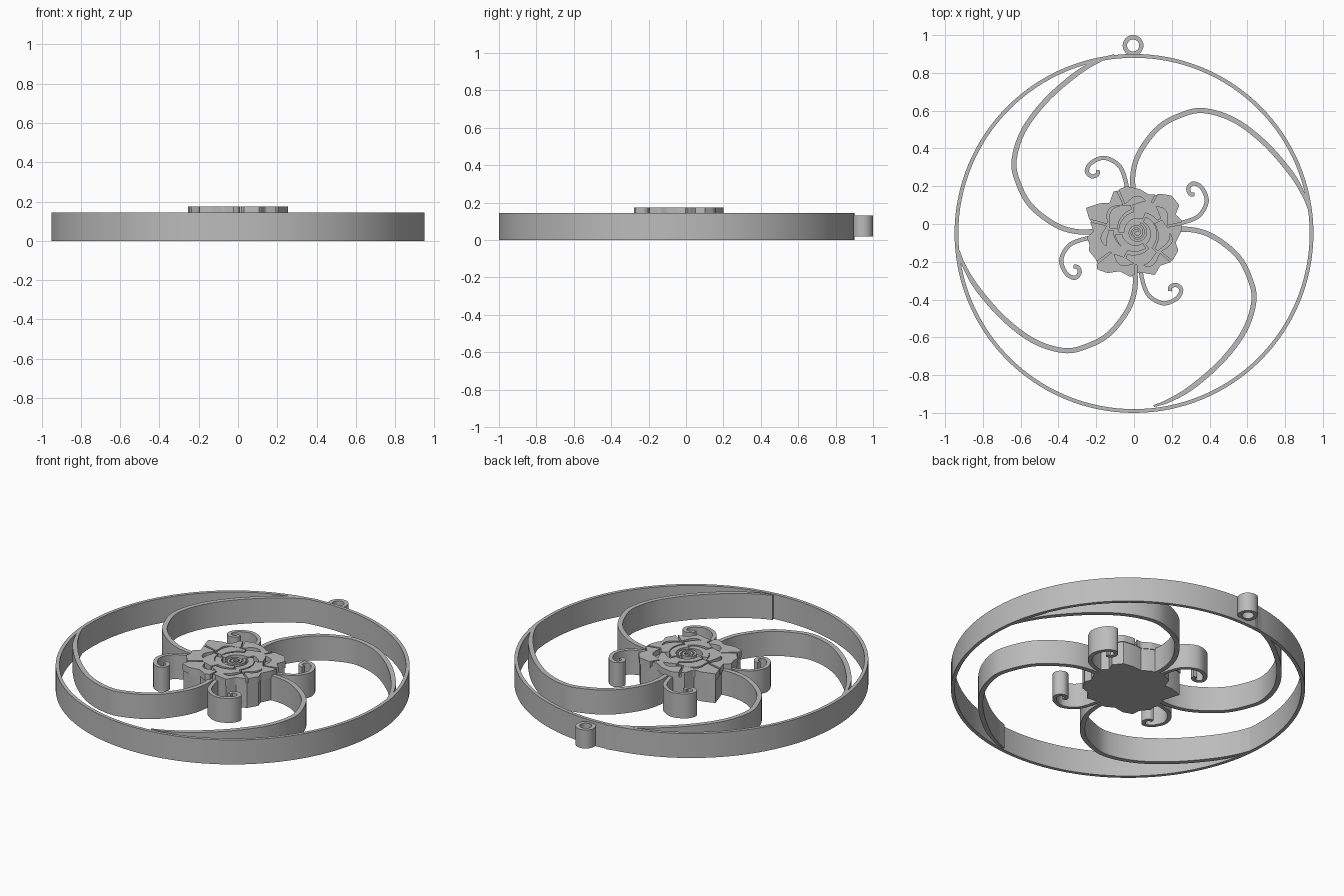
import bpy, bmesh, math
from mathutils import Vector

if "Cube" in bpy.data.objects:
    bpy.data.objects.remove(bpy.data.objects["Cube"], do_unlink=True)

metal = bpy.data.materials.new("grey metal")
metal.use_nodes = True
GREY = (0.5, 0.5, 0.5, 1)
metal.diffuse_color = GREY
metal.node_tree.nodes["Principled BSDF"].inputs["Base Color"].default_value = GREY

TOP, PETAL_TOP = 0.145, 0.175
HUB = Vector((0, -0.035))
HEART = Vector((0.015, -0.045))


def finish(name, bm):
    bmesh.ops.recalc_face_normals(bm, faces=bm.faces)
    mesh = bpy.data.meshes.new(name)
    bm.to_mesh(mesh)
    bm.free()
    mesh.materials.append(metal)
    obj = bpy.data.objects.new(name, mesh)
    bpy.context.collection.objects.link(obj)
    bpy.ops.object.select_all(action='DESELECT')
    obj.select_set(True)
    bpy.context.view_layer.objects.active = obj
    bpy.ops.object.shade_smooth_by_angle(angle=math.radians(30))
    return obj


def wall(name, left, right, z0, z1, closed=False):
    """Upright band between two plan curves."""
    bm = bmesh.new()
    rows = [[bm.verts.new((p.x, p.y, z)) for p, z in ((a, z0), (b, z0), (b, z1), (a, z1))]
            for a, b in zip(left, right)]
    pairs = list(zip(rows, rows[1:])) + ([(rows[-1], rows[0])] if closed else [])
    for r, s in pairs:
        for k in range(4):
            j = (k + 1) % 4
            bm.faces.new((r[k], r[j], s[j], s[k]))
    if not closed:
        bm.faces.new(rows[0])
        bm.faces.new(rows[-1])
    return finish(name, bm)


def polar(c, r, a):
    return c + Vector((r * math.cos(a), r * math.sin(a)))


def ring(name, c, r_out, r_in, z0, z1, n):
    angles = [math.tau * i / n for i in range(n)]
    return wall(name, [polar(c, r_out, a) for a in angles],
                [polar(c, r_in, a) for a in angles], z0, z1, True)


def smooth_path(points, steps=8):
    """Catmull-Rom curve through the points."""
    p = [Vector(q) for q in points]
    p = [2 * p[0] - p[1]] + p + [2 * p[-1] - p[-2]]
    out = []
    for a, b, c, d in zip(p, p[1:], p[2:], p[3:]):
        for i in range(steps):
            t = i / steps
            out.append(0.5 * (2 * b + (c - a) * t + (2 * a - 5 * b + 4 * c - d) * t ** 2
                              + (3 * b - a - 3 * c + d) * t ** 3))
    return out + [p[-2]]


def ribbon(name, path, width, z0, z1, tip=1.0):
    left, right = [], []
    last = len(path) - 1
    for i, q in enumerate(path):
        t = (path[min(i + 1, last)] - path[max(i - 1, 0)]).normalized()
        n = Vector((-t.y, t.x)) * width / 2
        if i > last * 0.8:
            n *= 1 + (tip - 1) * (i / last - 0.8) / 0.2
        left.append(q + n)
        right.append(q - n)
    return wall(name, left, right, z0, z1)


def quarter_turn(q, k):
    d = Vector(q) - HUB
    for _ in range(k):
        d = Vector((d.y, -d.x))
    return HUB + d


# Outer hoop and hanging loop
ring("outer_hoop", Vector((0, -0.05)), 0.95, 0.93, 0, TOP, 128)
ring("hanging_loop", Vector((-0.005, 0.945)), 0.055, 0.032, 0.02, 0.13, 32)

# Four sweeping arms and four curled tendrils
ARM = [(0.0, 0.13), (-0.006, 0.26), (0.03, 0.38), (0.13, 0.51), (0.25, 0.577), (0.37, 0.6),
       (0.53, 0.55), (0.69, 0.43), (0.83, 0.27), (0.9, 0.15), (0.929, 0.07)]
CURL = [(-0.03, 0.13), (-0.045, 0.23), (-0.08, 0.31), (-0.155, 0.35), (-0.225, 0.325),
        (-0.25, 0.28), (-0.225, 0.253), (-0.195, 0.262), (-0.19, 0.285)]
for k, side in enumerate(("back", "left", "front", "right")):
    ribbon(side + "_arm", smooth_path([quarter_turn(q, k) for q in ARM]), 0.027, 0, TOP, 0.4)
    ribbon(side + "_tendril", smooth_path([quarter_turn(q, k) for q in CURL]), 0.022, 0, TOP)

# Wavy outline of the flower
OUTLINE = [Vector(q) for q in (
    (-0.04, 0.2), (-0.11, 0.17), (-0.13, 0.11), (-0.18, 0.11), (-0.255, 0.085), (-0.235, 0.02),
    (-0.215, -0.04), (-0.25, -0.07), (-0.235, -0.11), (-0.24, -0.14), (-0.2, -0.19),
    (-0.195, -0.24), (-0.14, -0.26), (-0.075, -0.25), (-0.02, -0.28), (0.03, -0.255),
    (0.11, -0.27), (0.14, -0.22), (0.2, -0.2), (0.235, -0.14), (0.22, -0.1), (0.25, -0.04),
    (0.255, 0.015), (0.22, 0.05), (0.24, 0.1), (0.2, 0.15), (0.14, 0.16), (0.08, 0.155),
    (0.03, 0.185))]


def rim(a):
    """Distance from the flower's heart to its outline at angle a."""
    d = Vector((math.cos(a), math.sin(a)))
    for p, q in zip(OUTLINE, OUTLINE[1:] + OUTLINE[:1]):
        u, v = p - HEART, q - p
        den = d.x * v.y - d.y * v.x
        if abs(den) > 1e-9:
            r = (u.x * v.y - u.y * v.x) / den
            s = (u.x * d.y - u.y * d.x) / den
            if r > 0 and -1e-6 <= s <= 1.000001:
                return r
    return 0.23


# Flower base
bm = bmesh.new()
low = bm.faces.new([bm.verts.new((*(HEART + (q - HEART) * 0.98), 0)) for q in OUTLINE])
up = bmesh.ops.extrude_face_region(bm, geom=[low])["geom"]
bmesh.ops.translate(bm, vec=(0, 0, TOP), verts=[g for g in up if isinstance(g, bmesh.types.BMVert)])
finish("flower_base", bm)


def petal(name, a0, a1, inner, outer, n=24):
    """Raised petal between two radius rules of (angle, fraction)."""
    ts = [i / n for i in range(n + 1)]
    angles = [a0 + (a1 - a0) * t for t in ts]
    wall(name, [polar(HEART, outer(a, t), a) for a, t in zip(angles, ts)],
         [polar(HEART, inner(a, t), a) for a, t in zip(angles, ts)], TOP - 0.01, PETAL_TOP)


# Outer, middle and inner rings of petals, each slanting inward along its length
def petal_ring(label, count, start, gap, inner, outer):
    step = math.tau / count
    for i in range(count):
        a = start + i * step
        petal(f"{label}_petal_{i + 1}", a + gap, a + step - gap, inner, outer)


petal_ring("outer", 7, 0.2, 0.025,
           lambda a, t: 0.178 - 0.014 * math.cos(math.tau * t), lambda a, t: rim(a))
petal_ring("middle", 5, 0.5, 0.03,
           lambda a, t: 0.125 - 0.022 * t,
           lambda a, t: 0.170 - 0.014 * math.cos(math.tau * t) - 0.006)
petal_ring("inner", 3, 1.1, 0.05,
           lambda a, t: 0.078 - 0.014 * t, lambda a, t: 0.116 - 0.02 * t)

# Coiled bud at the heart
coil = [polar(HEART, 0.008 + 0.043 * i / 60, 0.6 + 4.2 * math.pi * i / 60) for i in range(61)]
ribbon("flower_bud", coil, 0.014, TOP - 0.01, PETAL_TOP)
